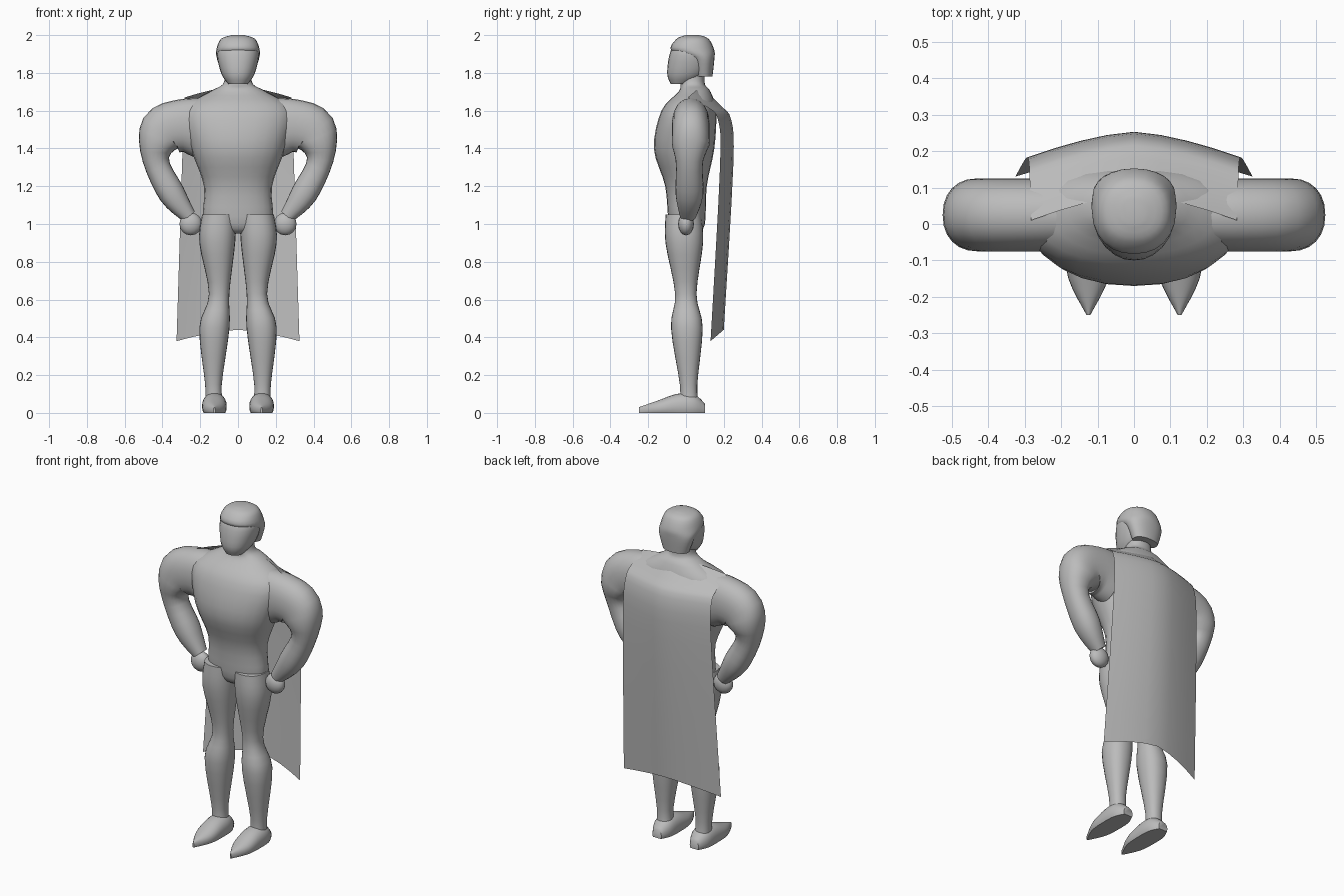
import bpy, bmesh, math
from mathutils import Vector

if "Cube" in bpy.data.objects:
    bpy.data.objects.remove(bpy.data.objects["Cube"], do_unlink=True)

SHADE = 0.5
grey = bpy.data.materials.new("plain grey")
grey.use_nodes = True
grey.diffuse_color = (SHADE, SHADE, SHADE, 1)
shader = grey.node_tree.nodes["Principled BSDF"]
shader.inputs["Base Color"].default_value = grey.diffuse_color


def smooth_rows(rows, steps=4):
    """Pass a smooth curve through a few control sections."""
    points = [rows[0], *rows, rows[-1]]
    result = []
    for before, start, end, after in zip(points, points[1:], points[2:], points[3:]):
        for step in range(steps):
            t = step / steps
            blend = t * t * (3 - 2 * t)
            leave, arrive = t * (1 - t) ** 2 / 2, t * t * (t - 1) / 2
            result.append([a + (b - a) * blend + (b - p) * leave + (n - a) * arrive
                           for p, a, b, n in zip(before, start, end, after)])
    return result + [list(rows[-1])]


def finish(obj, name):
    """Name, colour and shade the active object."""
    obj.name = name
    obj.data.materials.append(grey)
    bpy.ops.object.shade_smooth_by_angle(angle=math.radians(50))


def skin(name, rings, closed=True):
    """Join successive rings with quads; closed rings also get end caps."""
    bm = bmesh.new()
    loops = [[bm.verts.new(point) for point in ring] for ring in rings]
    for low, high in zip(loops, loops[1:]):
        pairs = list(zip(low, high))
        following = pairs[1:] + pairs[:1] if closed else pairs[1:]
        for (a, d), (b, c) in zip(pairs, following):
            bm.faces.new((a, b, c, d))
    if closed:
        bm.faces.new(loops[0])
        bm.faces.new(loops[-1])
    bmesh.ops.recalc_face_normals(bm, faces=bm.faces)
    mesh = bpy.data.meshes.new(name)
    bm.to_mesh(mesh)
    bm.free()
    obj = bpy.data.objects.new(name, mesh)
    bpy.context.collection.objects.link(obj)
    bpy.ops.object.select_all(action='DESELECT')
    obj.select_set(True)
    bpy.context.view_layer.objects.active = obj
    finish(obj, name)


def oval(centre, across, along, sides=24, power=0.9):
    """Slightly squared oval spanned by two half axes."""
    ring = []
    for k in range(sides):
        c, s = math.cos(k * math.tau / sides), math.sin(k * math.tau / sides)
        ring.append(centre + across * math.copysign(abs(c) ** power, c)
                    + along * math.copysign(abs(s) ** power, s))
    return ring


def upright(name, rows):
    """Stack of level ovals: height, half width, front, back."""
    skin(name, [oval(Vector((0, (front + back) / 2, z)), Vector((width, 0, 0)),
                     Vector((0, (back - front) / 2, 0)))
                for z, width, front, back in smooth_rows(rows)])


def leg(name, side, rows):
    """Level ovals: height, distance from the middle, half width."""
    skin(name, [oval(Vector((side * x, 0.03 * (0.6 - z), z)), Vector((width, 0, 0)),
                     Vector((0, width * 1.05, 0)))
                for z, x, width in smooth_rows(rows)])


def arm(name, side, rows):
    """Ovals square to a bent path: x, height, half thickness."""
    path = smooth_rows(rows)
    rings = []
    for i, (x, z, radius) in enumerate(path):
        before, after = path[max(i - 1, 0)], path[min(i + 1, len(path) - 1)]
        heading = Vector((after[0] - before[0], after[1] - before[1])).normalized()
        outward = Vector((-side * heading.y, 0, heading.x)) * radius
        depth = min(radius * 1.05, 0.1)
        rings.append(oval(Vector((side * x, depth / 4, z)), outward, Vector((0, depth, 0))))
    skin(name, rings)


def fist(name, side):
    bpy.ops.mesh.primitive_uv_sphere_add(segments=16, ring_count=8, radius=0.06,
                                         location=(side * 0.25, 0, 1))
    obj = bpy.context.object
    obj.scale.y = 0.7
    finish(obj, name)


def foot(name, side, rows):
    """Ovals from heel to toe, flattened on the ground: y, half width, height."""
    rings = []
    for y, width, height in smooth_rows(rows):
        ring = oval(Vector((side / 8, y, height / 3)), Vector((width, 0, 0)),
                    Vector((0, 0, height * 2 / 3)))
        for point in ring:
            point.z = max(point.z, 0)
        rings.append(ring)
    skin(name, rings)


def cape(name, rows, columns=8):
    """Cloth curving forward to its edges: spine y, spine height, edge drop."""
    rings = []
    for y, z, drop in smooth_rows(rows):
        width = 0.34 - z / 30
        ring = []
        for k in range(columns + 1):
            u = 2 * k / columns - 1
            bend = abs(u) ** 1.5
            ring.append(Vector((width * u, y - 0.07 * bend, z - drop * bend)))
        rings.append(ring)
    skin(name, rings, closed=False)


# Body, from the crotch to the neck
upright("torso", [(0.95, 0.05, -0.05, 0.06), (1, 0.18, -0.09, 0.1), (1.2, 0.18, -0.11, 0.11),
                  (1.4, 0.25, -0.17, 0.15), (1.6, 0.29, -0.13, 0.16),
                  (1.7, 0.15, -0.04, 0.13), (1.74, 0.08, -0.03, 0.1), (1.8, 0.07, -0.03, 0.1)])

# Head, with a hair shell that comes lower at the back
upright("head", [(1.74, 0.05, -0.08, 0.02), (1.8, 0.09, -0.1, 0.11), (1.92, 0.11, -0.08, 0.14),
                 (1.99, 0.05, -0.02, 0.1)])
upright("hair", [(1.78, 0.08, 0.05, 0.14), (1.87, 0.11, 0.02, 0.15), (1.92, 0.115, -0.08, 0.15),
                 (1.98, 0.09, -0.05, 0.12), (2, 0.03, 0, 0.07)])

# Limbs, once for each side
for label, side in (("left", 1), ("right", -1)):
    leg(label + "_leg", side, [(1.05, 0.1, 0.09), (0.9, 0.11, 0.095), (0.63, 0.1, 0.054),
                               (0.45, 0.125, 0.08), (0.15, 0.13, 0.044), (0.04, 0.125, 0.05)])
    arm(label + "_arm", side, [(0.2, 1.51, 0.16), (0.3, 1.52, 0.14), (0.4, 1.48, 0.13),
                               (0.435, 1.34, 0.07), (0.35, 1.16, 0.07), (0.26, 1.04, 0.04)])
    fist(label + "_fist", side)
    foot(label + "_foot", side, [(0.1, 0.03, 0.05), (0.04, 0.06, 0.1), (-0.05, 0.065, 0.1),
                                 (-0.15, 0.055, 0.065), (-0.25, 0.005, 0.03)])

# Cape over the shoulders and down the back
cape("cape", [(0.08, 1.73, 0.06), (0.18, 1.63, 0.01), (0.24, 1.55, 0),
              (0.25, 1.3, 0), (0.2, 0.44, 0.06)])
